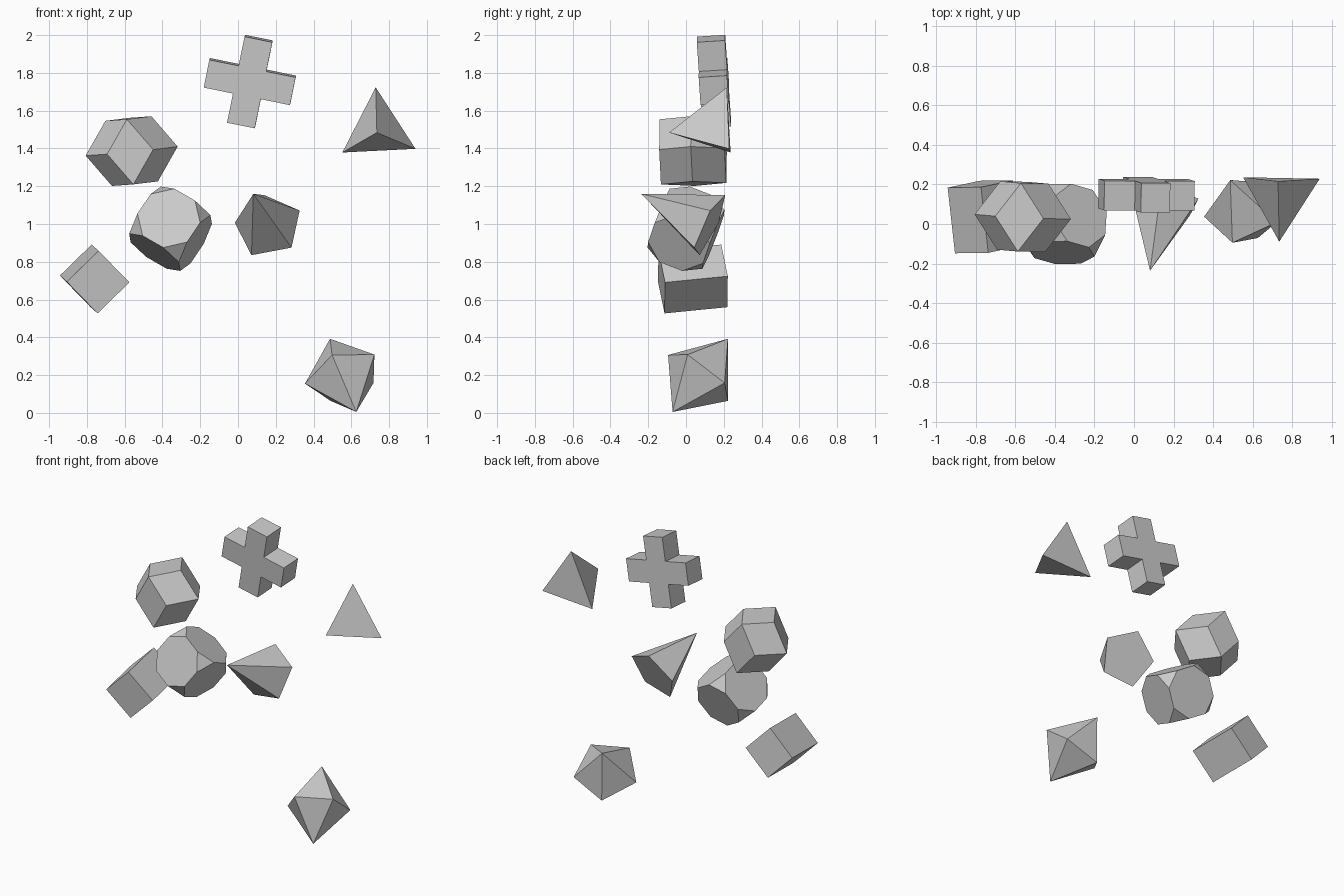
import bpy, bmesh, math
from itertools import product, permutations
from mathutils import Vector, Matrix

if "Cube" in bpy.data.objects:
    bpy.data.objects.remove(bpy.data.objects["Cube"])


def place(name, bm, centre, z_axis, x_axis):
    """Turn a bmesh into an object lying in the frame given by two directions."""
    z = Vector(z_axis).normalized()
    x = Vector(x_axis)
    x = (x - x.dot(z) * z).normalized()
    y = z.cross(x)
    rot = Matrix((x, y, z)).transposed().to_4x4()
    bmesh.ops.recalc_face_normals(bm, faces=bm.faces[:])
    bmesh.ops.transform(bm, matrix=rot, verts=bm.verts[:])
    mesh = bpy.data.meshes.new(name)
    bm.to_mesh(mesh)
    bm.free()
    obj = bpy.data.objects.new(name, mesh)
    obj.location = centre
    bpy.context.collection.objects.link(obj)
    return obj


def hull(points):
    """Convex solid with flat faces merged."""
    bm = bmesh.new()
    for p in points:
        bm.verts.new(p)
    bmesh.ops.convex_hull(bm, input=bm.verts[:])
    bmesh.ops.dissolve_limit(bm, angle_limit=math.radians(1),
                             verts=bm.verts[:], edges=bm.edges[:])
    return bm


def ring(n, radius, z=0.0):
    return [(radius * math.cos(math.tau * i / n),
             radius * math.sin(math.tau * i / n), z) for i in range(n)]


SIGNS = list(product((-1, 1), repeat=3))

# Regular tetrahedron
place("tetrahedron", hull(ring(3, 0.224, -0.0792) + [(0, 0, 0.2376)]),
      (0.739, 0.148, 1.496), (-0.004, -0.238, -0.012), (-0.01, 0.07, 0.226))

# Square-ended box
box = [(0.1175 * a, 0.118 * b, 0.168 * c) for a, b, c in SIGNS]
place("square_box", hull(box),
      (-0.759, 0.0365, 0.709), (-0.037, 0.333, 0.033), (0.168, 0.003, 0.164))

# Five-sided double pyramid
place("double_pyramid", hull(ring(5, 0.21) + [(0, 0, 0.2525), (0, 0, -0.2525)]),
      (0.5565, 0.0755, 0.1985), (-0.139, 0.293, 0.387), (-0.0585, -0.1695, 0.1085))

# Five-sided pyramid
place("pentagonal_pyramid", hull(ring(5, 0.185) + [(0, 0, 0.408)]),
      (0.161, 0.125, 0.988), (-0.08, -0.362, 0.172), (-0.02, 0.083, 0.164))

# Rhombic dodecahedron: cube corners plus a peak over each cube face
s = 0.1225
rhombic = [Vector(c) * s for c in SIGNS]
for axis in range(3):
    for sign in (-1, 1):
        tip = Vector((0, 0, 0))
        tip[axis] = sign * 2 * s
        rhombic.append(tip)
place("rhombic_dodecahedron", hull(rhombic),
      (-0.563, 0.037, 1.386), (0.243, -0.012, 0.024), (-0.026, -0.179, 0.171))

# Truncated cube
k = math.sqrt(2) - 1
corners = {(p[0] * a, p[1] * b, p[2] * c)
           for p in permutations((1, 1, k)) for a, b, c in SIGNS}
place("truncated_cube", hull([Vector(p) * 0.156 for p in sorted(corners)]),
      (-0.357, 0.0, 0.975), (-0.06, -0.93, 0.36), (0.84, -0.25, -0.48))

# Plus-shaped block: one arm profile turned four times, then extruded
w, r, half = 0.075, 0.233, 0.075
bm = bmesh.new()
outline = []
for i in range(4):
    turn = Matrix.Rotation(i * math.pi / 2, 3, 'Z')
    for p in ((r, -w, -half), (r, w, -half), (w, w, -half)):
        outline.append(bm.verts.new(turn @ Vector(p)))
face = bm.faces.new(outline)
out = bmesh.ops.extrude_face_region(bm, geom=[face], use_keep_orig=True)
bmesh.ops.translate(bm, vec=(0, 0, 2 * half),
                    verts=[g for g in out["geom"] if isinstance(g, bmesh.types.BMVert)])
place("plus_block", bm,
      (0.063, 0.148, 1.754), (-0.018, -0.997, -0.065), (0.98, 0.03, -0.197))
